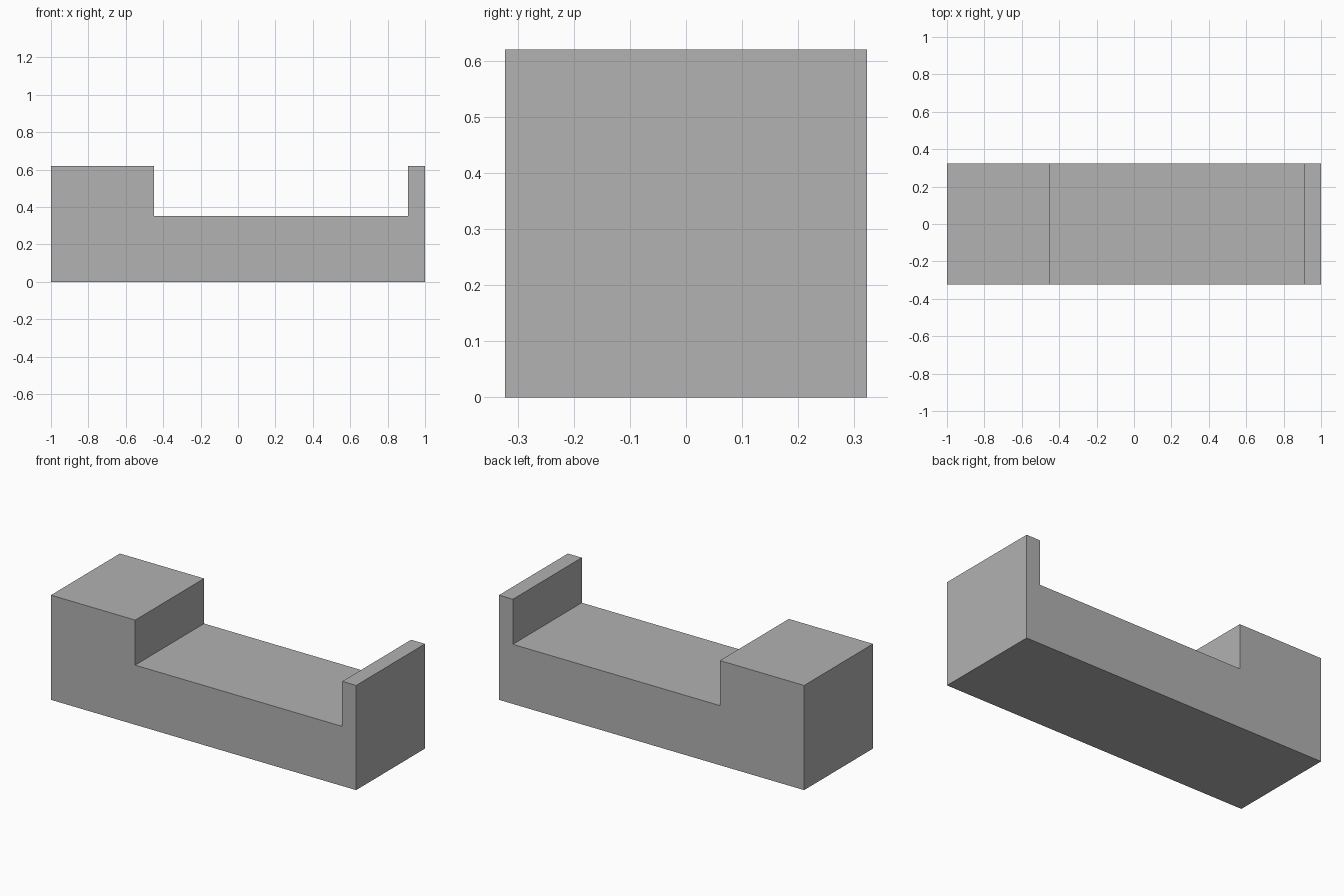
import bpy
import bmesh

cube = bpy.data.objects.get("Cube")
if cube:
    bpy.data.objects.remove(cube, do_unlink=True)

DEPTH = 0.645
TOP, DECK = 0.62, 0.353
STEP, LIP = -0.448, 0.909

# Plain grey material
grey = bpy.data.materials.new("mid_grey")
grey.use_nodes = True
colour = (0.445, 0.445, 0.445, 1)
grey.diffuse_color = colour
grey.node_tree.nodes["Principled BSDF"].inputs["Base Color"].default_value = colour

# Side profile: tall block, low deck, thin end wall
profile = [(-1, 0), (1, 0), (1, TOP), (LIP, TOP),
           (LIP, DECK), (STEP, DECK), (STEP, TOP), (-1, TOP)]

# Extrude the profile from front to back
bm = bmesh.new()
front = bm.faces.new([bm.verts.new((x, -DEPTH / 2, z)) for x, z in profile])
extruded = bmesh.ops.extrude_face_region(bm, geom=[front], use_keep_orig=True)
back_verts = [g for g in extruded["geom"] if isinstance(g, bmesh.types.BMVert)]
bmesh.ops.translate(bm, verts=back_verts, vec=(0, DEPTH, 0))
bmesh.ops.recalc_face_normals(bm, faces=bm.faces)

mesh = bpy.data.meshes.new("stepped_block")
bm.to_mesh(mesh)
bm.free()
mesh.materials.append(grey)
block = bpy.data.objects.new("stepped_block", mesh)
bpy.context.collection.objects.link(block)
